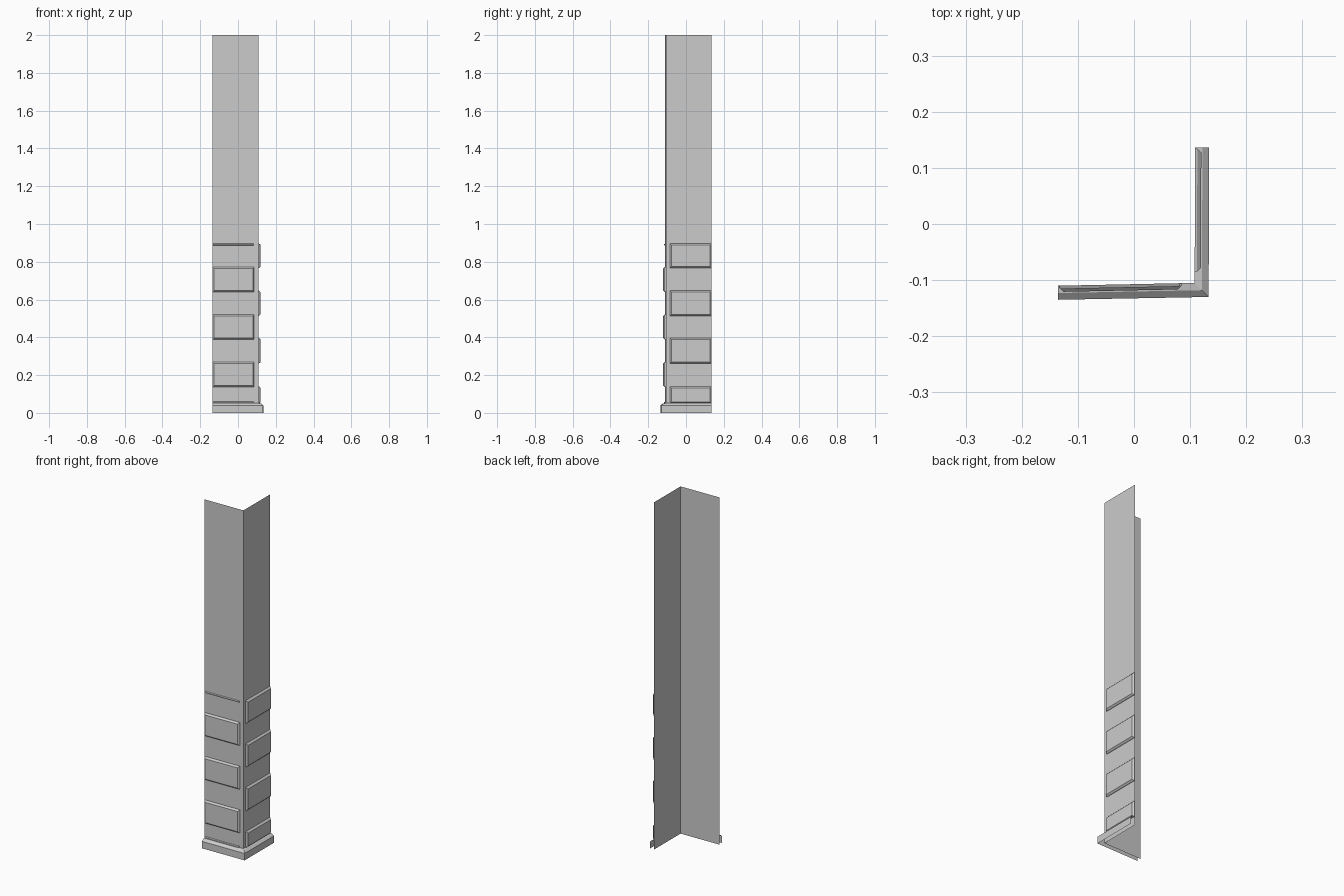
import bpy
from mathutils import Vector

if "Cube" in bpy.data.objects:
    bpy.data.objects.remove(bpy.data.objects["Cube"])

# Plan of the two thin walls: left end, outer corner, rear end
A = Vector((-0.135, -0.110, 0))
C = Vector((0.108, -0.105, 0))
B = Vector((0.109, 0.136, 0))
UP = Vector((0, 0, 1))


def make(name, verts, faces):
    me = bpy.data.meshes.new(name)
    me.from_pydata([tuple(v) for v in verts], [], faces)
    me.update()
    return bpy.context.collection.objects.link(
        bpy.data.objects.new(name, me)) or bpy.data.objects[name]


def sweep(name, profile):
    """Sweep (outward offset, z) points along the L-shaped plan."""
    verts, faces = [], []
    for d, z in profile:
        verts += [A + Vector((0, -d, z)), C + Vector((d, -d, z)), B + Vector((d, 0, z))]
    for i in range(len(profile) - 1):
        for j in range(2):
            a = 3 * i + j
            faces.append((a, a + 1, a + 4, a + 3))
    make(name, verts, faces)


def panel(name, start, end, u0, u1, z0, z1, rings):
    """Raised block on a wall; rings are (inset, outward depth)."""
    along = (end - start).normalized()
    out = along.cross(UP)
    verts, faces = [], []
    for inset, depth in rings:
        for u, z in ((u0 + inset, z0 + inset), (u1 - inset, z0 + inset),
                     (u1 - inset, z1 - inset), (u0 + inset, z1 - inset)):
            verts.append(start + along * u + out * depth + UP * z)
    for r in range(len(rings) - 1):
        for k in range(4):
            a, b = 4 * r + k, 4 * r + (k + 1) % 4
            faces.append((a, b, b + 4, a + 4))
    n = len(verts)
    faces.append((n - 4, n - 3, n - 2, n - 1))
    make(name, verts, faces)


# Tall open corner wall and its plinth moulding
sweep("corner_wall", [(0, 0), (0, 2)])
sweep("base_plinth", [(0.025, 0), (0.025, 0.040), (0.013, 0.050), (0, 0.052)])

# Staggered blocks on both faces
block = [(0, 0), (0.001, 0.004), (0.008, 0.011)]
for i, z in enumerate((0.137, 0.388, 0.640)):
    panel(f"front_block_{i}", A, C, 0.001, 0.221, z, z + 0.133, block)
for i, (z0, z1) in enumerate(((0.050, 0.141), (0.262, 0.396), (0.514, 0.647), (0.766, 0.896))):
    panel(f"side_block_{i}", C, B, 0.019, 0.240, z0, z1, block)

# Narrow cut-off strips above and below the front blocks
strip = [(0, 0), (0.003, 0.006)]
for i, z in enumerate((0.049, 0.886)):
    panel(f"front_strip_{i}", A, C, 0.001, 0.218, z, z + 0.010, strip)
